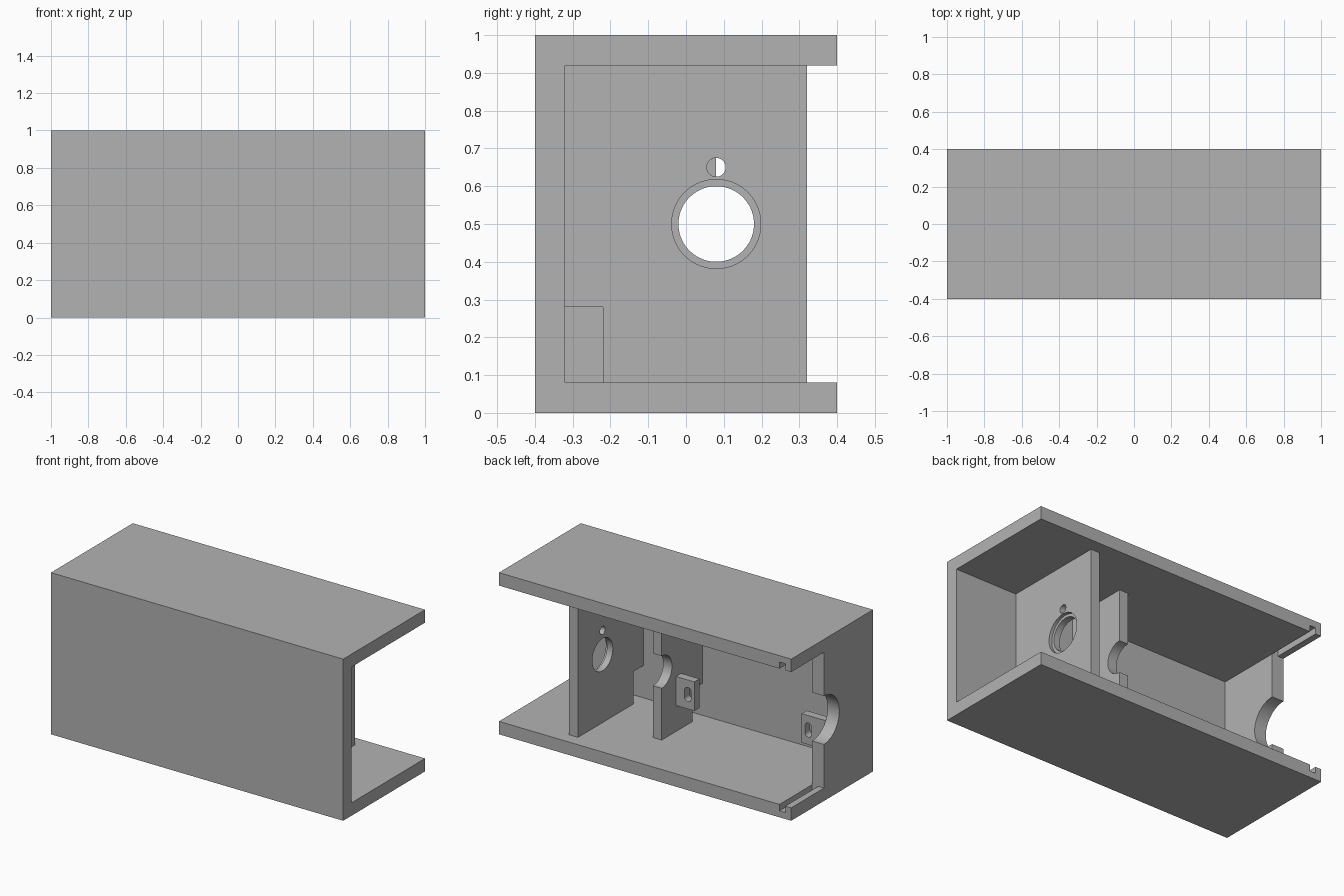
import bpy, bmesh, math
from mathutils import Vector

if "Cube" in bpy.data.objects:
    bpy.data.objects.remove(bpy.data.objects["Cube"], do_unlink=True)

grey = bpy.data.materials.new("plain_grey")
grey.use_nodes = True
grey.diffuse_color = (0.448, 0.448, 0.448, 1)
grey.node_tree.nodes["Principled BSDF"].inputs["Base Color"].default_value = grey.diffuse_color

WALL = 0.08          # shell thickness
IN_Y = -0.32         # inside of the front wall
AXIS_Y, AXIS_Z = 0.08, 0.5   # centre line of the round openings


def extrude(name, profile, axis, start, end):
    """Extrude a (y, z) profile along x, or an (x, z) profile along y."""
    def place(p, t):
        return Vector((t, p[0], p[1])) if axis == "x" else Vector((p[0], t, p[1]))
    bm = bmesh.new()
    face = bm.faces.new([bm.verts.new(place(p, start)) for p in profile])
    grown = bmesh.ops.extrude_face_region(bm, geom=[face])["geom"]
    shift = place((0, 0), end - start)
    bmesh.ops.translate(bm, vec=shift, verts=[g for g in grown if isinstance(g, bmesh.types.BMVert)])
    bmesh.ops.recalc_face_normals(bm, faces=bm.faces)
    mesh = bpy.data.meshes.new(name)
    bm.to_mesh(mesh)
    bm.free()
    mesh.materials.append(grey)
    obj = bpy.data.objects.new(name, mesh)
    bpy.context.collection.objects.link(obj)
    return obj


def rect(u0, u1, z0, z1):
    return [(u0, z0), (u1, z0), (u1, z1), (u0, z1)]


def rounded(u, z, radius, stretch=0.0, n=64):
    """Circle, or an upright slot when stretched."""
    pts = []
    for i in range(n):
        a = 2 * math.pi * (i + 0.5) / n
        pts.append((u + radius * math.cos(a),
                    z + radius * math.sin(a) + math.copysign(stretch, math.sin(a))))
    return pts


def cut(obj, profile, axis, start, end):
    cutter = extrude("cutter", profile, axis, start, end)
    cutter.hide_render = True
    mod = obj.modifiers.new("cut", "BOOLEAN")
    mod.operation = "DIFFERENCE"
    mod.solver = "EXACT"
    mod.object = cutter
    activate(obj)
    bpy.ops.object.modifier_apply(modifier=mod.name)
    bpy.data.objects.remove(cutter, do_unlink=True)


def activate(obj):
    bpy.ops.object.select_all(action="DESELECT")
    obj.select_set(True)
    bpy.context.view_layer.objects.active = obj


def divider_profile(back):
    """Full height panel with a cable notch at the lower front corner."""
    return [(IN_Y + 0.1, WALL), (back, WALL), (back, 1 - WALL),
            (IN_Y, 1 - WALL), (IN_Y, 0.28), (IN_Y + 0.1, 0.28)]


# C-shaped shell, open at the back and at one end
shell = extrude("shell", [(-0.4, 0), (0.4, 0), (0.4, WALL), (IN_Y, WALL),
                          (IN_Y, 1 - WALL), (0.4, 1 - WALL), (0.4, 1), (-0.4, 1)],
                "x", -1, 1)

# Cover grooves in the floor and the roof
for z0, z1 in ((0.04, 0.2), (0.8, 0.96)):
    cut(shell, rect(-0.96, -0.92, z0, z1), "y", AXIS_Y, 0.5)

# End wall with a half-round opening
end_wall = extrude("end_wall", rect(IN_Y, AXIS_Y, WALL, 1 - WALL), "x", -1, -0.92)
cut(end_wall, rounded(AXIS_Y, AXIS_Z, 0.15), "x", -1.1, -0.8)

# Middle divider with a smaller half-round opening
middle_divider = extrude("middle_divider", divider_profile(AXIS_Y), "x", 0.11, 0.17)
cut(middle_divider, rounded(AXIS_Y, AXIS_Z, 0.1), "x", 0, 0.3)

# Outer divider with a stepped round hole and a pin hole
outer_divider = extrude("outer_divider", divider_profile(0.32), "x", 0.515, 0.575)
cut(outer_divider, rounded(AXIS_Y, AXIS_Z, 0.1), "x", 0.4, 0.7)
cut(outer_divider, rounded(AXIS_Y, AXIS_Z, 0.118), "x", 0.555, 0.7)
cut(outer_divider, rounded(AXIS_Y, 0.65, 0.025, n=32), "x", 0.4, 0.7)

# Slotted mounting tabs facing each other
tabs = []
for name, x0, x1, hole_x in (("divider_tab", -0.015, 0.11, 0.03),
                             ("end_wall_tab", -0.92, -0.75, -0.795)):
    tab = extrude(name, rect(x0, x1, 0.24, 0.42), "y", -0.11, -0.06)
    cut(tab, rounded(hole_x, 0.33, 0.022, 0.022, 32), "y", -0.2, 0.1)
    tabs.append(tab)

# Smooth the bores, keep the corners sharp
for obj in [end_wall, middle_divider, outer_divider] + tabs:
    activate(obj)
    bpy.ops.object.shade_smooth_by_angle(angle=math.radians(30))
